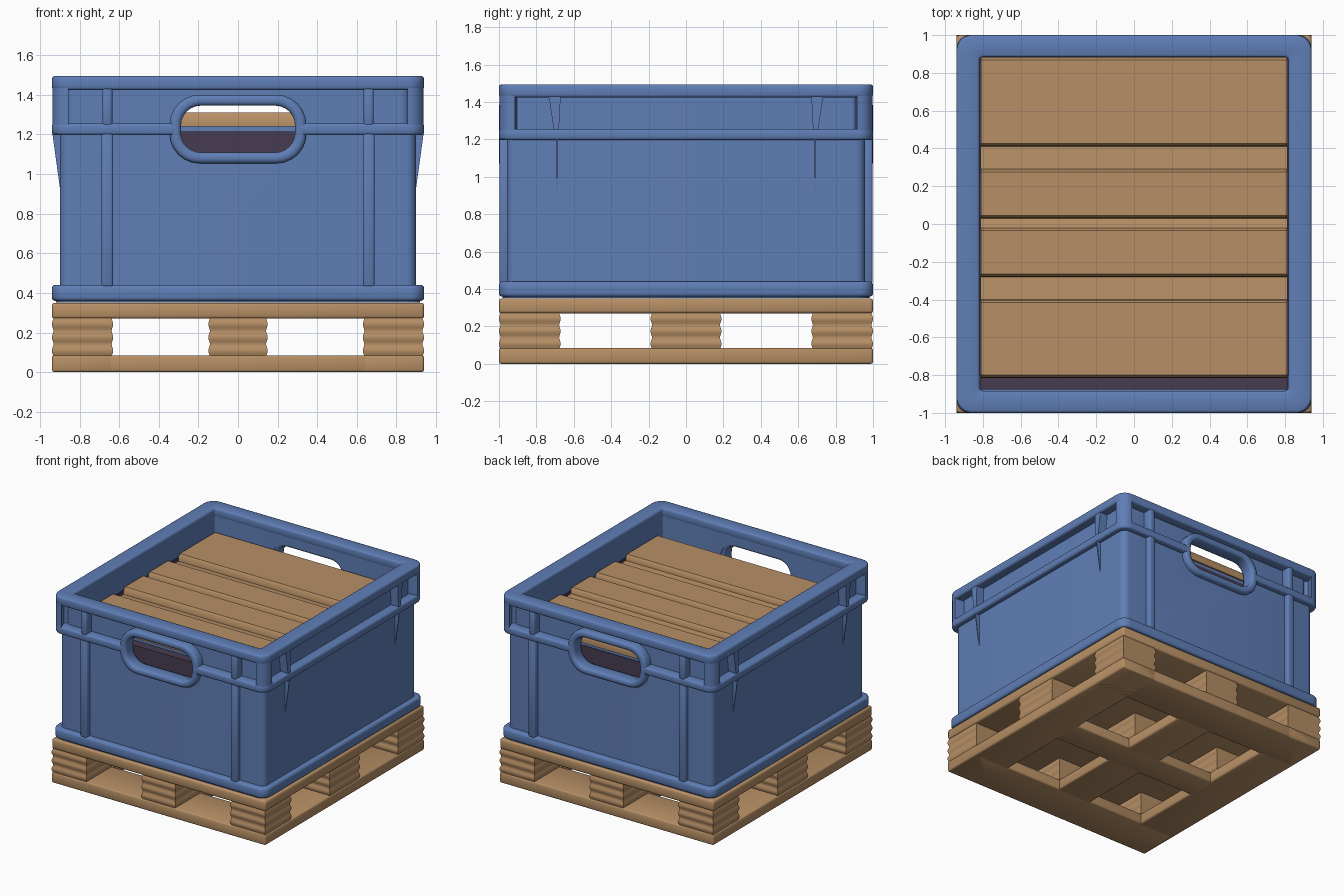
import bpy, bmesh, math
from mathutils import Matrix, Vector

if "Cube" in bpy.data.objects:
    bpy.data.objects.remove(bpy.data.objects["Cube"])


def mat(name, rgb):
    m = bpy.data.materials.new(name)
    m.diffuse_color = (*rgb, 1)
    m.use_nodes = True
    m.node_tree.nodes["Principled BSDF"].inputs["Base Color"].default_value = m.diffuse_color
    return m


BLUE = mat("blue plastic", (0.115, 0.21, 0.47))
WOOD = mat("brown wood", (0.47, 0.275, 0.13))
DARK = mat("dark purple", (0.062, 0.046, 0.082))


def finish(name, bm, material, bevel=0.0, cutter=None, segs=2):
    """Turn a bmesh into an object, bevel it, cut it and shade it."""
    bmesh.ops.recalc_face_normals(bm, faces=bm.faces)
    me = bpy.data.meshes.new(name)
    bm.to_mesh(me)
    bm.free()
    ob = bpy.data.objects.new(name, me)
    bpy.context.collection.objects.link(ob)
    me.materials.append(material)
    if bevel:
        b = ob.modifiers.new("bevel", 'BEVEL')
        b.width, b.segments, b.limit_method = bevel, segs, 'ANGLE'
        b.angle_limit = math.radians(40)
    if cutter:
        c = ob.modifiers.new("cut", 'BOOLEAN')
        c.operation, c.object, c.solver = 'DIFFERENCE', cutter, 'EXACT'
    if ob.modifiers:
        dg = bpy.context.evaluated_depsgraph_get()
        new = bpy.data.meshes.new_from_object(ob.evaluated_get(dg))
        ob.modifiers.clear()
        ob.data = new
    bpy.ops.object.select_all(action='DESELECT')
    ob.select_set(True)
    bpy.context.view_layer.objects.active = ob
    bpy.ops.object.shade_smooth_by_angle(angle=math.radians(47))
    return ob


def boxes(name, spans, material, bevel=0.0):
    """Several boxes in one object; each span is x0, x1, y0, y1, z0, z1."""
    bm = bmesh.new()
    for x0, x1, y0, y1, z0, z1 in spans:
        m = Matrix.Translation(((x0 + x1) / 2, (y0 + y1) / 2, (z0 + z1) / 2))
        m = m @ Matrix.Diagonal((abs(x1 - x0), abs(y1 - y0), abs(z1 - z0), 1))
        bmesh.ops.create_cube(bm, size=1, matrix=m)
    return finish(name, bm, material, bevel)


def loop(hx, hy, r, n=6):
    """Rounded rectangle outline."""
    pts = []
    for k, (sx, sy) in enumerate(((1, 1), (-1, 1), (-1, -1), (1, -1))):
        for i in range(n + 1):
            a = math.pi / 2 * (k + i / n)
            pts.append((sx * (hx - r) + r * math.cos(a), sy * (hy - r) + r * math.sin(a)))
    return pts


def skin(bm, lo, hi):
    for i in range(len(lo)):
        j = (i + 1) % len(lo)
        bm.faces.new((lo[i], lo[j], hi[j], hi[i]))


def ring(name, outer, inner, z0, z1, material, bevel=0.0, cutter=None, upright=None):
    """Rounded rectangular ring, or a solid plate when inner is None."""
    bm = bmesh.new()

    def verts(spec, z):
        return [bm.verts.new((x, y, z)) for x, y in loop(*spec)]

    ob0, ob1 = verts(outer, z0), verts(outer, z1)
    skin(bm, ob0, ob1)
    if inner:
        ib0, ib1 = verts(inner, z0), verts(inner, z1)
        skin(bm, ib0, ib1)
        skin(bm, ob0, ib0)
        skin(bm, ob1, ib1)
    else:
        bm.faces.new(ob0)
        bm.faces.new(ob1)
    if upright is not None:
        bm.transform(Matrix.Translation((0, 0, upright)) @ Matrix.Rotation(math.pi / 2, 4, 'X'))
    return finish(name, bm, material, bevel, cutter)


def prisms(name, items, material, bevel=0.0):
    """Polygons pushed along a vector."""
    bm = bmesh.new()
    for pts, push in items:
        a = [bm.verts.new(p) for p in pts]
        b = [bm.verts.new(Vector(p) + Vector(push)) for p in pts]
        bm.faces.new(a)
        bm.faces.new(b)
        skin(bm, a, b)
    return finish(name, bm, material, bevel)


S = (-1, 1)

# Pallet: bottom boards and top deck
boxes("pallet_bottom_rails", [(-0.94, -0.63, -1, 1, 0, 0.085), (0.63, 0.94, -1, 1, 0, 0.085),
                              (-0.15, 0.15, -0.9, 0.9, 0.001, 0.084)], WOOD, 0.012)
boxes("pallet_bottom_boards", [(-0.93, 0.93, -1, -0.67, 0, 0.085), (-0.93, 0.93, 0.67, 1, 0, 0.085),
                               (-0.9, 0.9, -0.12, 0.12, 0.001, 0.084)], WOOD, 0.012)
boxes("pallet_deck", [(-0.94, 0.94, -1, 1, 0.27, 0.35)], WOOD, 0.014)

# Nine blocks with softly ridged sides
bm = bmesh.new()
for x0, x1 in ((-0.94, -0.63), (-0.15, 0.15), (0.63, 0.94)):
    for y0, y1 in ((-1, -0.67), (-0.19, 0.19), (0.67, 1)):
        rows = []
        for k in range(25):
            t = k / 24
            d = 0.004 * (1 + math.cos(t * 6 * math.pi))
            z = 0.075 + 0.2 * t
            rows.append([bm.verts.new((x, y, z)) for x, y in
                         ((x0 + d, y0 + d), (x1 - d, y0 + d), (x1 - d, y1 - d), (x0 + d, y1 - d))])
        for lo, hi in zip(rows, rows[1:]):
            skin(bm, lo, hi)
        bm.faces.new(rows[0])
        bm.faces.new(rows[-1])
finish("pallet_blocks", bm, WOOD)

# Cutter for the two hand holes
hole = ring("hand_hole_cutter", (0.315, 0.14, 0.12), None, -1.2, 1.2, BLUE, upright=1.2275)
hole.hide_render = True

# Crate shell
ring("crate_floor", (0.92, 0.98, 0.07), None, 0.352, 0.42, BLUE)
ring("crate_base_rim", (0.94, 1.0, 0.07), (0.84, 0.9, 0.03), 0.36, 0.44, BLUE, 0.016)
ring("crate_wall", (0.9, 0.958, 0.05), (0.82, 0.885, 0.02), 0.38, 1.23, BLUE, cutter=hole)
ring("crate_upper_wall", (0.87, 0.93, 0.05), (0.82, 0.885, 0.02), 1.22, 1.47, BLUE, cutter=hole)
ring("crate_lower_flange", (0.94, 1.0, 0.08), (0.83, 0.895, 0.02), 1.197, 1.257, BLUE, 0.014, hole)
ring("crate_top_rim", (0.94, 1.0, 0.08), (0.818, 0.883, 0.02), 1.425, 1.495, BLUE, 0.014)

# Rounded corner posts between the flanges
bm = bmesh.new()
for sx in S:
    for sy in S:
        arc = [(0.86 + 0.078 * math.cos(a), 0.92 + 0.078 * math.sin(a))
               for a in [math.pi / 2 * i / 6 for i in range(7)]]
        pts = [(0.84, 0.9), (0.938, 0.915)] + arc[1:] + [(0.88, 0.998), (0.88, 0.93)]
        pts[-2] = (0.855, 0.998)
        lo = [bm.verts.new((sx * x, sy * y, 1.23)) for x, y in pts]
        hi = [bm.verts.new((sx * x, sy * y, 1.45)) for x, y in pts]
        bm.faces.new(lo)
        bm.faces.new(hi)
        skin(bm, lo, hi)
finish("crate_corner_posts", bm, BLUE)

# Vertical ribs on the front and back
ribs = []
for sx in S:
    for sy in S:
        x0, x1 = sorted((sx * 0.63, sx * 0.69))
        y0, y1 = sorted((sy * 0.92, sy * 0.998))
        ribs += [(x0, x1, y0, y1, 0.43, 1.21), (x0 + 0.005, x1 - 0.005, y0, y1, 1.24, 1.44)]
boxes("crate_front_back_ribs", ribs, BLUE, 0.012)

# Side gussets: tapered ribs in the band and thin fins below it
gussets = []
for sx in S:
    for sy in S:
        gussets.append(([(sx * 0.85, sy * y, z) for y, z in
                         ((0.67, 1.44), (0.735, 1.44), (0.705, 1.24), (0.68, 1.24))], (sx * 0.085, 0, 0)))
        gussets.append(([(sx * x, sy * 0.685, z) for x, z in
                         ((0.88, 1.21), (0.938, 1.21), (0.898, 0.92), (0.88, 0.92))], (0, sy * 0.008, 0)))
prisms("crate_side_gussets", gussets, BLUE)

# Handle surrounds
for name, a, b in (("front_handle", 0.89, 1.0), ("back_handle", -1.0, -0.89)):
    ring(name, (0.345, 0.173, 0.15), (0.288, 0.118, 0.1), a, b, BLUE, 0.02, upright=1.2275)
bpy.data.objects.remove(hole)

# Contents: dark load, blue tray, and a ridged wooden top with four bars
boxes("dark_load", [(-0.815, 0.815, -0.875, 0.875, 0.42, 1.215),
                    (-0.817, -0.811, -0.80, 0.87, 1.2, 1.285),
                    (0.811, 0.817, -0.80, 0.87, 1.2, 1.285)], DARK)
boxes("blue_tray", [(-0.81, 0.81, -0.805, 0.87, 1.2, 1.245)], BLUE)
prof = [(-0.815, 1.24)]
for y0, y1 in ((-0.815, -0.40), (-0.28, -0.02), (0.03, 0.29), (0.41, 0.884)):
    prof += [(y0, 1.255), (y0 + 0.003, 1.295), (y0 + 0.015, 1.31),
             (y1 - 0.015, 1.31), (y1 - 0.003, 1.295), (y1, 1.265)]
prof.append((0.884, 1.24))
prisms("wooden_boards", [([(-0.81, y, z) for y, z in prof], (1.62, 0, 0))], WOOD)
